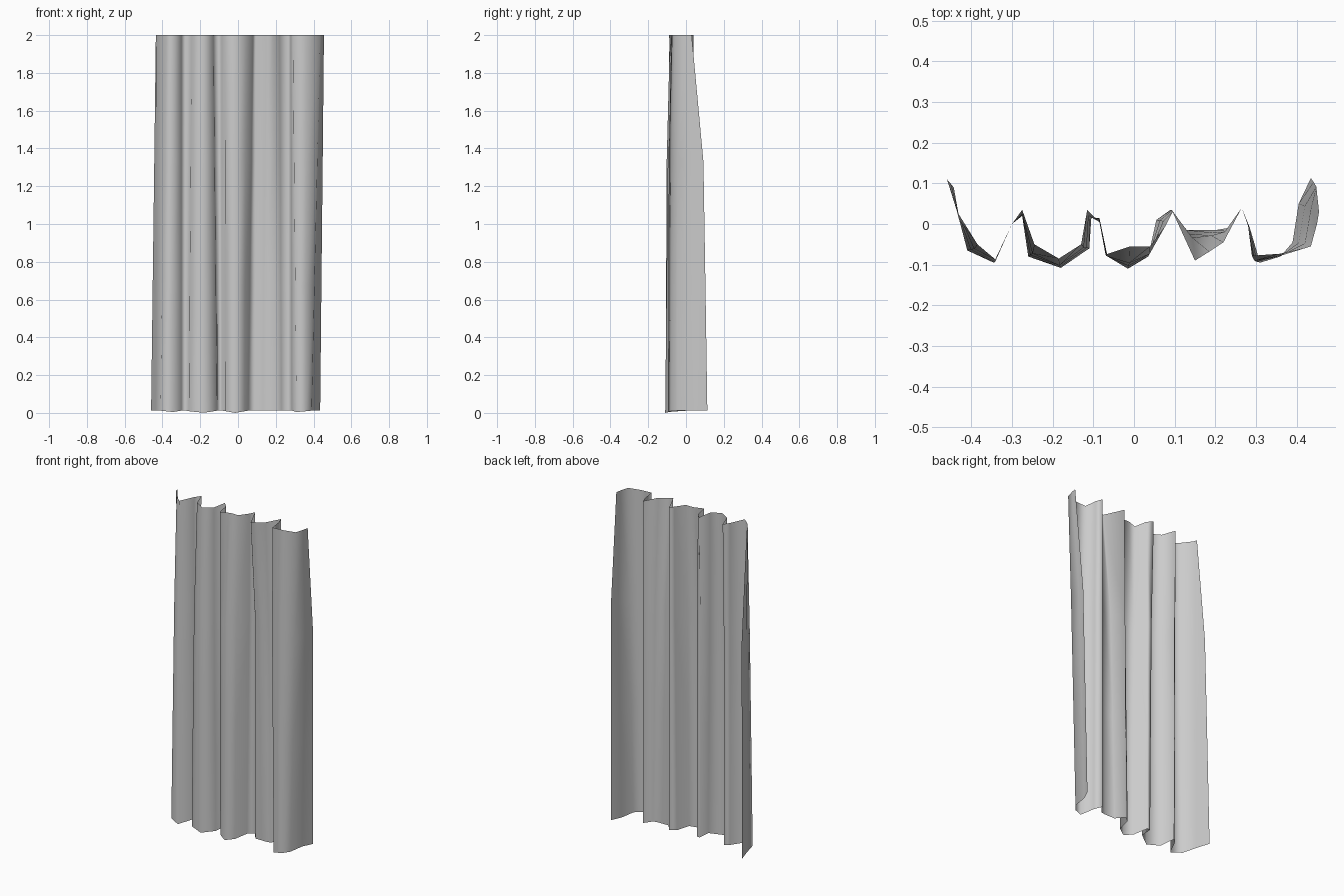
import bpy
import bmesh

if "Cube" in bpy.data.objects:
    bpy.data.objects.remove(bpy.data.objects["Cube"], do_unlink=True)

# Plan outline of the pleats along the hem and along the heading
hem = [(-.46, .11), (-.435, .03), (-.41, -.065), (-.345, -.095), (-.3, 0), (-.275, .02),
       (-.26, -.08), (-.18, -.108), (-.11, -.06), (-.105, .015), (-.085, .015),
       (-.065, -.08), (-.015, -.11), (.035, -.08), (.055, .01), (.09, .035),
       (.13, -.015), (.2, -.015), (.23, -.01), (.265, .04),
       (.285, -.01), (.31, -.095), (.36, -.08), (.39, -.045), (.405, .05), (.435, .113)]
heading = [(-.435, .03), (-.43, .01), (-.385, -.05), (-.34, -.088), (-.3, 0), (-.275, .035),
           (-.245, -.05), (-.185, -.085), (-.13, -.05), (-.115, .035), (-.085, .005),
           (-.07, -.075), (-.01, -.055), (.04, -.055), (.08, 0), (.095, .03),
           (.15, -.09), (.185, -.068), (.22, -.045), (.265, .04),
           (.28, 0), (.29, -.078), (.36, -.073), (.435, -.055), (.45, .0), (.455, .03)]

# Rows: height, drift in x and drift in y from hem to heading
rows = [(0, 0, 0), (.67, .33, .12), (1.33, .67, .25), (2, 1, 1)]

bm = bmesh.new()
grid = []
for z, fx, fy in rows:
    row = []
    for (x0, y0), (x1, y1) in zip(hem, heading):
        lift = min(.012, (y0 + .11) * .3) if z == 0 else 0
        row.append(bm.verts.new((x0 + (x1 - x0) * fx, y0 + (y1 - y0) * fy, z + lift)))
    grid.append(row)
for low, high in zip(grid, grid[1:]):
    for i in range(len(hem) - 1):
        bm.faces.new((low[i], low[i + 1], high[i + 1], high[i])).smooth = True

mesh = bpy.data.meshes.new("curtain_panel")
bm.to_mesh(mesh)
bm.free()
curtain = bpy.data.objects.new("curtain_panel", mesh)
bpy.context.collection.objects.link(curtain)

# Plain grey cloth
cloth = bpy.data.materials.new("grey_cloth")
cloth.use_nodes = True
colour = (.6, .6, .6, 1)
cloth.diffuse_color = colour
cloth.node_tree.nodes["Principled BSDF"].inputs["Base Color"].default_value = colour
mesh.materials.append(cloth)
